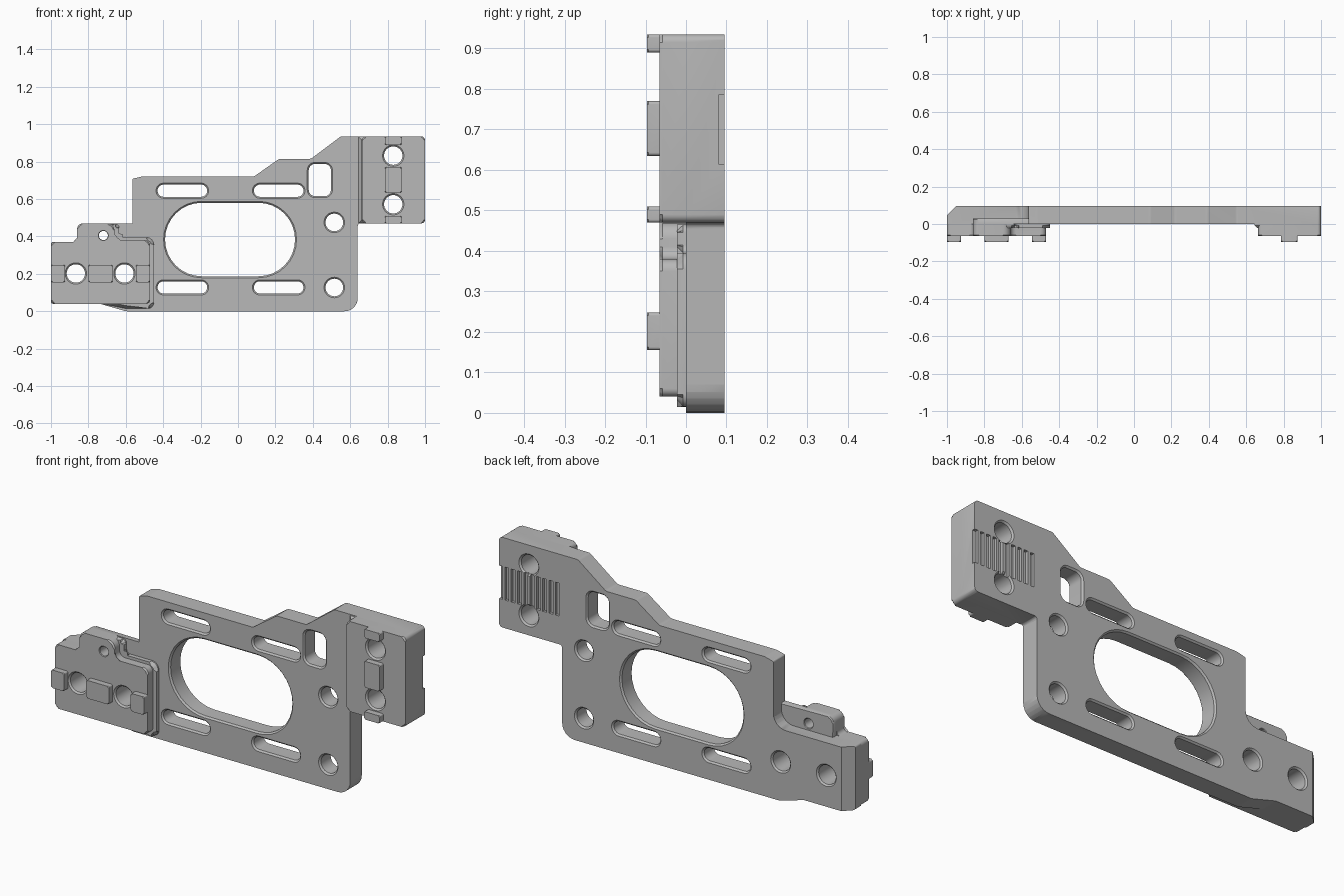
import bpy, bmesh, math
from mathutils import Vector, Matrix

cube = bpy.data.objects.get("Cube")
if cube:
    bpy.data.objects.remove(cube)

grey = bpy.data.materials.new("plain_grey")
grey.use_nodes = True
grey.diffuse_color = (0.48, 0.48, 0.48, 1)
grey.node_tree.nodes["Principled BSDF"].inputs["Base Color"].default_value = grey.diffuse_color

BACK = 0.095
FACE = -0.065


def finish(bm, name):
    bmesh.ops.recalc_face_normals(bm, faces=bm.faces)
    mesh = bpy.data.meshes.new(name)
    bm.to_mesh(mesh)
    bm.free()
    mesh.materials.append(grey)
    obj = bpy.data.objects.new(name, mesh)
    bpy.context.collection.objects.link(obj)
    return obj


def rounded(corners, steps=6):
    """Outline from (x, z, radius) corners, each turned into an arc."""
    out = []
    for i, (x, z, r) in enumerate(corners):
        p = Vector((x, z))
        if not r:
            out.append(p)
            continue
        a = (Vector(corners[i - 1][:2]) - p).normalized()
        b = (Vector(corners[(i + 1) % len(corners)][:2]) - p).normalized()
        half = a.angle(b) / 2
        centre = p + (a + b).normalized() * (r / math.sin(half))
        start = p + a * (r / math.tan(half)) - centre
        end = p + b * (r / math.tan(half)) - centre
        sweep = math.pi - 2 * half
        for k in range(steps + 1):
            t = k / steps
            v = start * math.sin((1 - t) * sweep) + end * math.sin(t * sweep)
            out.append(centre + v / math.sin(sweep))
    return out


def box(x0, x1, z0, z1, r=0.0):
    return rounded([(x0, z0, r), (x1, z0, r), (x1, z1, r), (x0, z1, r)])


def loft(bm, rings):
    """Skin a stack of (y, outline) rings and cap both ends."""
    loops = [[bm.verts.new((p[0], y, p[1])) for p in pts] for y, pts in rings]
    for a, b in zip(loops, loops[1:]):
        for i in range(len(a)):
            bm.faces.new((a[i - 1], a[i], b[i], b[i - 1]))
    bm.faces.new(loops[0])
    bm.faces.new(loops[-1])


def prism(name, outline, y0, y1, bevel, rule):
    bm = bmesh.new()
    loft(bm, [(y0, outline), (y1, outline)])
    edges = [e for e in bm.edges if rule(e.verts[0].co) and rule(e.verts[1].co)]
    bmesh.ops.bevel(bm, geom=edges, offset=bevel, segments=1,
                    affect='EDGES', clamp_overlap=True)
    return finish(bm, name)


def opening(bm, x0, x1, z0, z1, r, front=0.0, back=BACK, c=0.008):
    """Cutter for a rounded opening with chamfered rims."""
    def ring(y, g):
        return y, rounded([(x0 - g, z0 - g, r + g), (x1 + g, z0 - g, r + g),
                           (x1 + g, z1 + g, r + g), (x0 - g, z1 + g, r + g)], 8)
    loft(bm, [ring(front - 0.06, c), ring(front, c), ring(front + c, 0),
              ring(back - c, 0), ring(back, c), ring(back + 0.05, c)])


def hole(bm, x, z, r, **kw):
    # radius kept a hair short so the flat sides never vanish
    opening(bm, x - r, x + r, z - r, z + r, r - 0.0005, **kw)


def cut(obj, cutter):
    mod = obj.modifiers.new("cut", 'BOOLEAN')
    mod.operation = 'DIFFERENCE'
    mod.solver = 'EXACT'
    mod.object = cutter
    bpy.context.view_layer.objects.active = obj
    bpy.ops.object.modifier_apply(modifier=mod.name)


# Base plate with its stepped top edge
plate_outline = rounded([
    (-0.6, 0, 0.05), (0.64, 0, 0.07), (0.64, 0.47, 0.015), (1, 0.47, 0.02),
    (1, 0.935, 0.02), (0.55, 0.935, 0.03), (0.39, 0.815, 0.03), (0.22, 0.815, 0.03),
    (0.085, 0.72, 0.03), (-0.515, 0.72, 0.02), (-0.565, 0.708, 0.008),
    (-0.565, 0.37, 0.07), (-1, 0.37, 0.01), (-1, 0.04, 0.01), (-0.74, 0.04, 0.05)])
plate = prism("base_plate", plate_outline, 0, BACK, 0.008,
              lambda v: v.y > 0.09 or (v.y < 0.01 and -0.61 < v.x < 0.645))


def front_of(y):
    return lambda v: v.y < y + 0.001


# Raised mounting pads, each with a lower skirt
right_pad = prism("right_pad", box(0.664, 1, 0.47, 0.935, 0.02), FACE, 0, 0.007, front_of(FACE))
right_skirt = prism("right_pad_skirt", box(0.645, 0.75, 0.472, 0.933), -0.022, 0, 0.015,
                    front_of(-0.022))
left_pad = prism("left_pad", rounded([
    (-1, 0.04, 0.02), (-0.47, 0.04, 0.02), (-0.47, 0.38, 0.03), (-0.66, 0.38, 0.03),
    (-0.66, 0.47, 0.04), (-0.86, 0.47, 0.03), (-0.86, 0.37, 0.02), (-1, 0.37, 0.02)]),
    FACE, 0, 0.007, front_of(FACE))
left_skirt = prism("left_pad_skirt", rounded([
    (-0.72, 0.038, 0), (-0.6, 0.015, 0), (-0.45, 0.015, 0.03), (-0.45, 0.395, 0.04),
    (-0.635, 0.395, 0.02), (-0.635, 0.465, 0.02), (-0.72, 0.465, 0)]),
    -0.022, 0, 0.015, front_of(-0.022))
ear = prism("left_ear_backing", rounded([
    (-0.86, 0.3, 0), (-0.55, 0.3, 0), (-0.55, 0.47, 0), (-0.86, 0.47, 0.03)]),
    0, 0.03, 0.005, lambda v: v.y > 0.029)

# Locating tabs on the pads
tabs = []
for i, (a, b) in enumerate([(0.47, 0.51), (0.635, 0.77), (0.89, 0.935)]):
    tabs.append(prism(f"right_tab_{i + 1}", box(0.785, 0.875, a, b, 0.008),
                      -0.096, FACE + 0.008, 0.004, front_of(-0.096)))
for i, (a, b) in enumerate([(-1, -0.925), (-0.8, -0.67), (-0.545, -0.47)]):
    tabs.append(prism(f"left_tab_{i + 1}", box(a, b, 0.155, 0.248, 0.008),
                      -0.096, FACE + 0.008, 0.004, front_of(-0.096)))

# Cutters: central window, slots, small window and screw holes
bm = bmesh.new()
opening(bm, -0.39, 0.305, 0.187, 0.58, 0.196)
for x in (-0.43, 0.085):
    for z in (0.095, 0.612):
        opening(bm, x, x + 0.265, z, z + 0.065, 0.032)
opening(bm, 0.378, 0.497, 0.615, 0.788, 0.035)
for z in (0.127, 0.475):
    hole(bm, 0.515, z, 0.047)
for x, z in ((0.83, 0.832), (0.83, 0.572), (-0.867, 0.202), (-0.607, 0.202)):
    hole(bm, x, z, 0.049, front=FACE)
hole(bm, -0.72, 0.405, 0.024, front=FACE, back=0.03, c=0.003)
openings = finish(bm, "openings_cutter")

# Cutter: row of grip grooves on the back
bm = bmesh.new()
for i in range(10):
    x = 0.992 - i * 0.036
    pts = box(x - 0.011, x + 0.011, 0.615, 0.785)
    loft(bm, [(0.08, pts), (0.13, pts)])
grooves = finish(bm, "grooves_cutter")

# Cutter: slanted rear corner at the left pad's end
bm = bmesh.new()
n = Vector((-1, 1, 0)).normalized()
bmesh.ops.create_cube(bm, size=1, matrix=Matrix.Translation(
    Vector((-0.975, 0.0725, 0.2)) + n * 0.1)
    @ Matrix.Rotation(math.radians(45), 4, 'Z') @ Matrix.Diagonal((0.2, 0.2, 1, 1)))
corner = finish(bm, "corner_cutter")

parts = [plate, right_pad, right_skirt, left_pad, left_skirt, ear] + tabs
for part in parts:
    cut(part, openings)
cut(plate, grooves)
cut(plate, corner)
for helper in (openings, grooves, corner):
    bpy.data.objects.remove(helper)

# Smooth the arcs, keep the machined edges crisp
for part in parts:
    bpy.ops.object.select_all(action='DESELECT')
    part.select_set(True)
    bpy.context.view_layer.objects.active = part
    bpy.ops.object.shade_smooth_by_angle(angle=math.radians(30))
